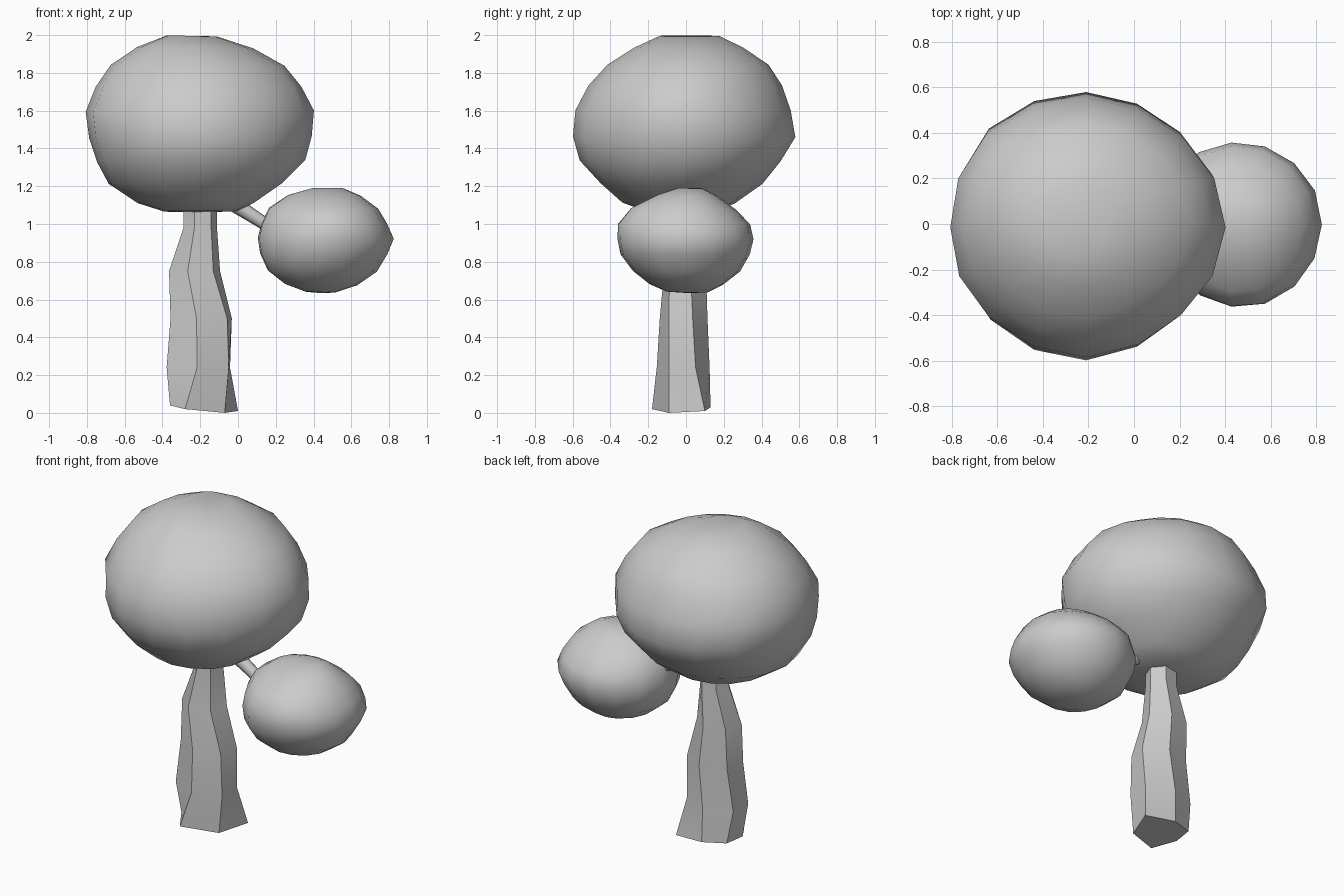
import bpy
from math import cos, sin, pi, radians
from mathutils import Vector, noise

if "Cube" in bpy.data.objects:
    bpy.data.objects.remove(bpy.data.objects["Cube"])


def finish(name, verts, faces, angle):
    mesh = bpy.data.meshes.new(name)
    mesh.from_pydata(verts, [], faces)
    ob = bpy.data.objects.new(name, mesh)
    bpy.context.collection.objects.link(ob)
    bpy.ops.object.select_all(action='DESELECT')
    ob.select_set(True)
    bpy.context.view_layer.objects.active = ob
    bpy.ops.object.shade_smooth_by_angle(angle=radians(angle))
    return ob


def ring(z, x0, x1, y0, y1, n, turn=0.0):
    """Oval loop filling the given extents at height z."""
    return [Vector(((x0 + x1) / 2 + (x1 - x0) / 2 * cos(turn + 2 * pi * i / n),
                    (y0 + y1) / 2 + (y1 - y0) / 2 * sin(turn + 2 * pi * i / n), z))
            for i in range(n)]


def loft(name, loops, angle, bottom=None, top=None):
    """Skin stacked loops; close ends with a fan to a pole, or a flat cap."""
    n = len(loops[0])
    verts = [v for loop in loops for v in loop]
    faces = [(a * n + i, a * n + (i + 1) % n, (a + 1) * n + (i + 1) % n, (a + 1) * n + i)
             for a in range(len(loops) - 1) for i in range(n)]
    last = (len(loops) - 1) * n
    if bottom is None:
        faces += [tuple(reversed(range(n))), tuple(range(last, last + n))]
    else:
        b = len(verts)
        verts += [Vector(bottom), Vector(top)]
        faces += [(b, (i + 1) % n, i) for i in range(n)]
        faces += [(b + 1, last + i, last + (i + 1) % n) for i in range(n)]
    return finish(name, verts, faces, angle)


def foliage(name, rows, n, lump, bottom, top):
    """Rounded clump with gentle lumps."""
    loops = []
    for row in rows:
        loop = ring(*row, n)
        centre = sum(loop, Vector()) / n
        for v in loop:
            k = noise.noise(v * (0.22 / lump ** 0.6) + Vector((3.1, 7.7, 1.3)))
            v += (v - centre).normalized() * k * lump
            v.z += k * lump * 0.5
        loops.append(loop)
    loft(name, loops, 60, bottom, top)


# Large crown: z, x min, x max, y min, y max
foliage("large_crown", [
    (1.07, -0.40, 0.00, -0.22, 0.17), (1.11, -0.53, 0.08, -0.33, 0.26),
    (1.21, -0.68, 0.22, -0.44, 0.40), (1.33, -0.75, 0.34, -0.55, 0.50),
    (1.46, -0.80, 0.38, -0.59, 0.58), (1.60, -0.82, 0.40, -0.58, 0.55),
    (1.73, -0.76, 0.34, -0.51, 0.50), (1.84, -0.67, 0.25, -0.41, 0.43),
    (1.93, -0.52, 0.08, -0.27, 0.30), (1.99, -0.36, -0.12, -0.13, 0.17)],
    16, 0.03, (-0.2, 0, 1.06), (-0.22, 0.02, 1.98))

# Small crown on the side branch
foliage("small_crown", [
    (0.64, 0.36, 0.52, -0.10, 0.12), (0.68, 0.25, 0.64, -0.19, 0.20),
    (0.75, 0.16, 0.74, -0.28, 0.29), (0.84, 0.12, 0.79, -0.35, 0.34),
    (0.92, 0.11, 0.82, -0.365, 0.36), (1.00, 0.13, 0.785, -0.36, 0.345),
    (1.08, 0.17, 0.74, -0.29, 0.27), (1.15, 0.27, 0.65, -0.15, 0.17),
    (1.19, 0.40, 0.56, -0.04, 0.09)],
    15, 0.02, (0.43, 0, 0.635), (0.48, 0.02, 1.185))

# Six-sided trunk with a pointed root and an uneven foot
foot = [Vector(p) for p in ((0, 0.10, 0.01), (-0.20, 0.13, 0.03), (-0.34, 0.08, 0.04),
                            (-0.36, -0.05, 0.04), (-0.28, -0.18, 0.02), (-0.07, -0.09, 0))]
upper = [ring(*row, 6, radians(t)) for row, t in (
    ((0.24, -0.40, -0.02, -0.155, 0.125), 28),
    ((0.50, -0.37, -0.02, -0.14, 0.115), 22),
    ((0.75, -0.37, -0.09, -0.12, 0.11), 15),
    ((0.98, -0.29, -0.11, -0.09, 0.09), 10),
    ((1.12, -0.29, -0.11, -0.09, 0.09), 10))]
loft("trunk", [foot] + upper, 35)

# Side branch, tapering down into the small crown
start, end = Vector((-0.12, 0, 1.17)), Vector((0.26, 0, 0.925))
rot = (end - start).to_track_quat('Z', 'Y')
tube = [[p + rot @ v for v in ring(0, -r, r, -r, r, 8)]
        for p, r in ((start, 0.048), ((start + end) / 2, 0.037), (end, 0.03))]
loft("branch", tube, 50)
